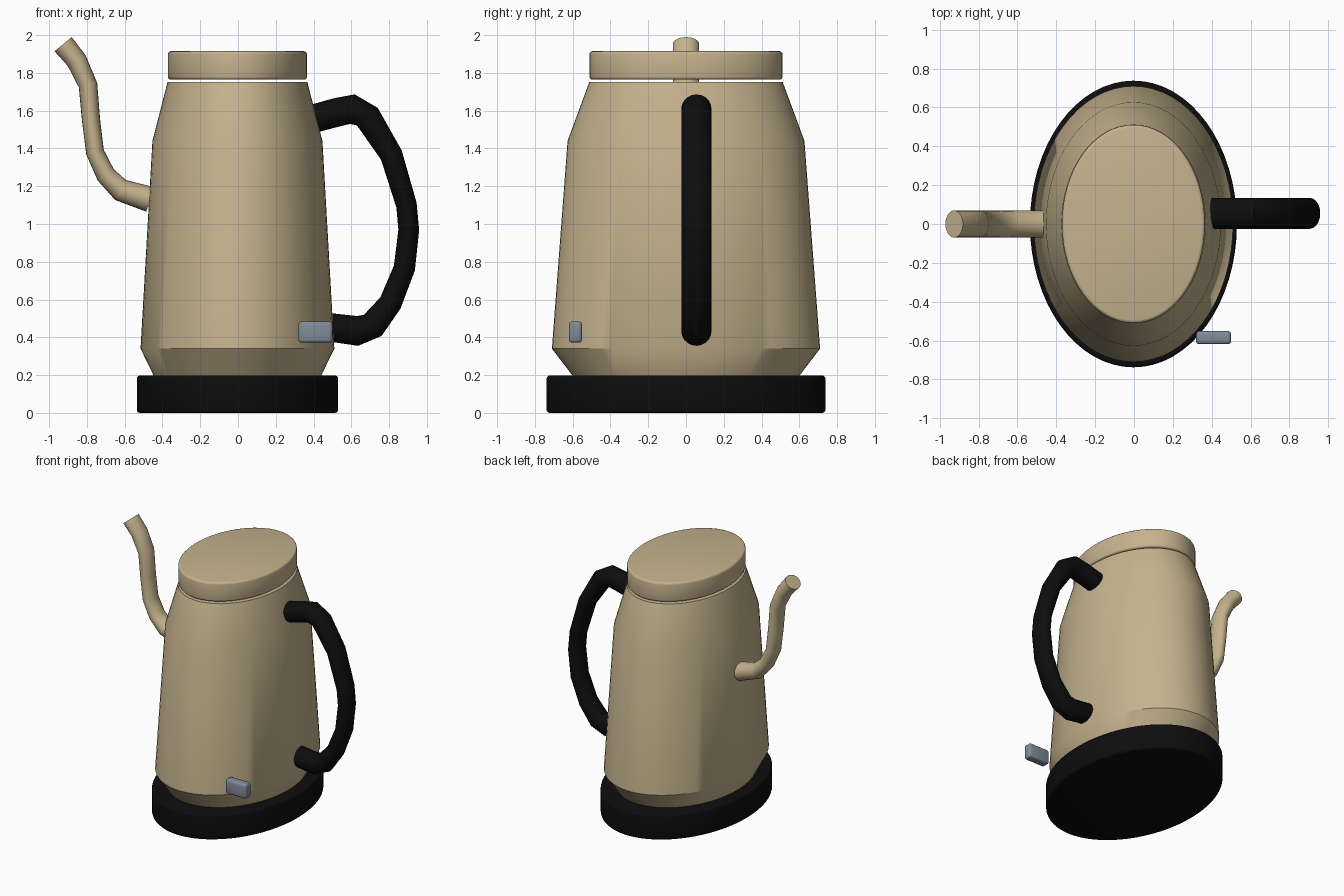
import bpy, bmesh, math
from mathutils import Vector

cube = bpy.data.objects.get("Cube")
if cube:
    bpy.data.objects.remove(cube, do_unlink=True)


def material(name, rgb, rough=0.5):
    m = bpy.data.materials.new(name)
    m.use_nodes = True
    m.diffuse_color = (*rgb, 1)
    bsdf = m.node_tree.nodes["Principled BSDF"]
    bsdf.inputs["Base Color"].default_value = (*rgb, 1)
    bsdf.inputs["Roughness"].default_value = rough
    return m


CREAM = material("warm_cream", (0.56, 0.45, 0.27))
BLACK = material("black_plastic", (0.004, 0.004, 0.004))
GREY = material("switch_grey", (0.22, 0.26, 0.32))


def skin(name, rings, mat):
    """Join a row of vertex rings into a closed, capped surface."""
    bm = bmesh.new()
    rows = [[bm.verts.new(p) for p in ring] for ring in rings]
    n = len(rows[0])
    for a, b in zip(rows, rows[1:]):
        for i in range(n):
            j = (i + 1) % n
            bm.faces.new((a[i], a[j], b[j], b[i]))
    bm.faces.new(rows[0][::-1])
    bm.faces.new(rows[-1])
    bmesh.ops.recalc_face_normals(bm, faces=bm.faces)
    return finish(name, bm, mat)


def finish(name, bm, mat):
    mesh = bpy.data.meshes.new(name)
    bm.to_mesh(mesh)
    bm.free()
    mesh.materials.append(mat)
    ob = bpy.data.objects.new(name, mesh)
    bpy.context.collection.objects.link(ob)
    bpy.ops.object.select_all(action="DESELECT")
    ob.select_set(True)
    bpy.context.view_layer.objects.active = ob
    bpy.ops.object.shade_smooth_by_angle(angle=math.radians(32))
    return ob


def oval_stack(name, profile, mat, sides=64):
    """Stack ovals given as (half width, half depth, height)."""
    turn = [2 * math.pi * i / sides for i in range(sides)]
    return skin(name, [[(rx * math.cos(t) - 0.003, ry * math.sin(t), z) for t in turn]
                       for rx, ry, z in profile], mat)


def rounded_disc(name, rx, ry, low, high, mat, r=0.016):
    corner = [(r * (1 - math.sin(a)), r * (1 - math.cos(a)))
              for a in (0, math.pi / 6, math.pi / 3, math.pi / 2)]
    rim = [(rx - d, ry - d, low + h) for d, h in corner]
    rim += [(rx - d, ry - d, high - h) for d, h in reversed(corner)]
    return oval_stack(name, rim, mat)


def tube(name, path, depth, y, mat, sides=20):
    """Sweep an oval along (x, z, half thickness) points in an upright plane."""
    pts = [Vector((x, y, z)) for x, z, _ in path]
    rings = []
    for i, p in enumerate(pts):
        along = (pts[min(i + 1, len(pts) - 1)] - pts[max(i - 1, 0)]).normalized()
        out = Vector((-along.z, 0, along.x)) * path[i][2]
        side = Vector((0, depth, 0))
        rings.append([p + out * math.cos(t) + side * math.sin(t)
                      for t in (2 * math.pi * k / sides for k in range(sides))])
    return skin(name, rings, mat)


# Base and lid
rounded_disc("power_base", 0.533, 0.738, 0.0, 0.198, BLACK)
rounded_disc("lid", 0.368, 0.511, 1.764, 1.915, CREAM)

# Body
oval_stack("body", [(0.44, 0.595, 0.19), (0.513, 0.71, 0.34),
                    (0.45, 0.627, 1.44), (0.37, 0.512, 1.752)], CREAM)

# Spout
tube("spout", [(-0.465, 1.13, 0.068), (-0.622, 1.18, 0.060), (-0.70, 1.26, 0.052),
               (-0.757, 1.38, 0.048), (-0.778, 1.55, 0.048), (-0.794, 1.735, 0.05),
               (-0.854, 1.865, 0.055), (-0.926, 1.952, 0.059)], 0.07, 0.0, CREAM)

# Handle
tube("handle", [(0.39, 1.555, 0.075), (0.526, 1.592, 0.076), (0.606, 1.608, 0.079),
                (0.685, 1.568, 0.072), (0.812, 1.365, 0.060), (0.892, 1.10, 0.055),
                (0.904, 0.968, 0.055), (0.881, 0.767, 0.057), (0.807, 0.582, 0.061),
                (0.713, 0.463, 0.073), (0.632, 0.434, 0.079), (0.485, 0.453, 0.075)],
     0.08, 0.055, BLACK)

# Switch
bm = bmesh.new()
bmesh.ops.create_cube(bm, size=1)
for v in bm.verts:
    v.co = Vector((v.co.x * 0.18 + 0.41, v.co.y * 0.068 - 0.585, v.co.z * 0.112 + 0.428))
bmesh.ops.bevel(bm, geom=bm.edges[:], offset=0.016, segments=3, profile=0.5, affect="EDGES")
finish("switch", bm, GREY)
